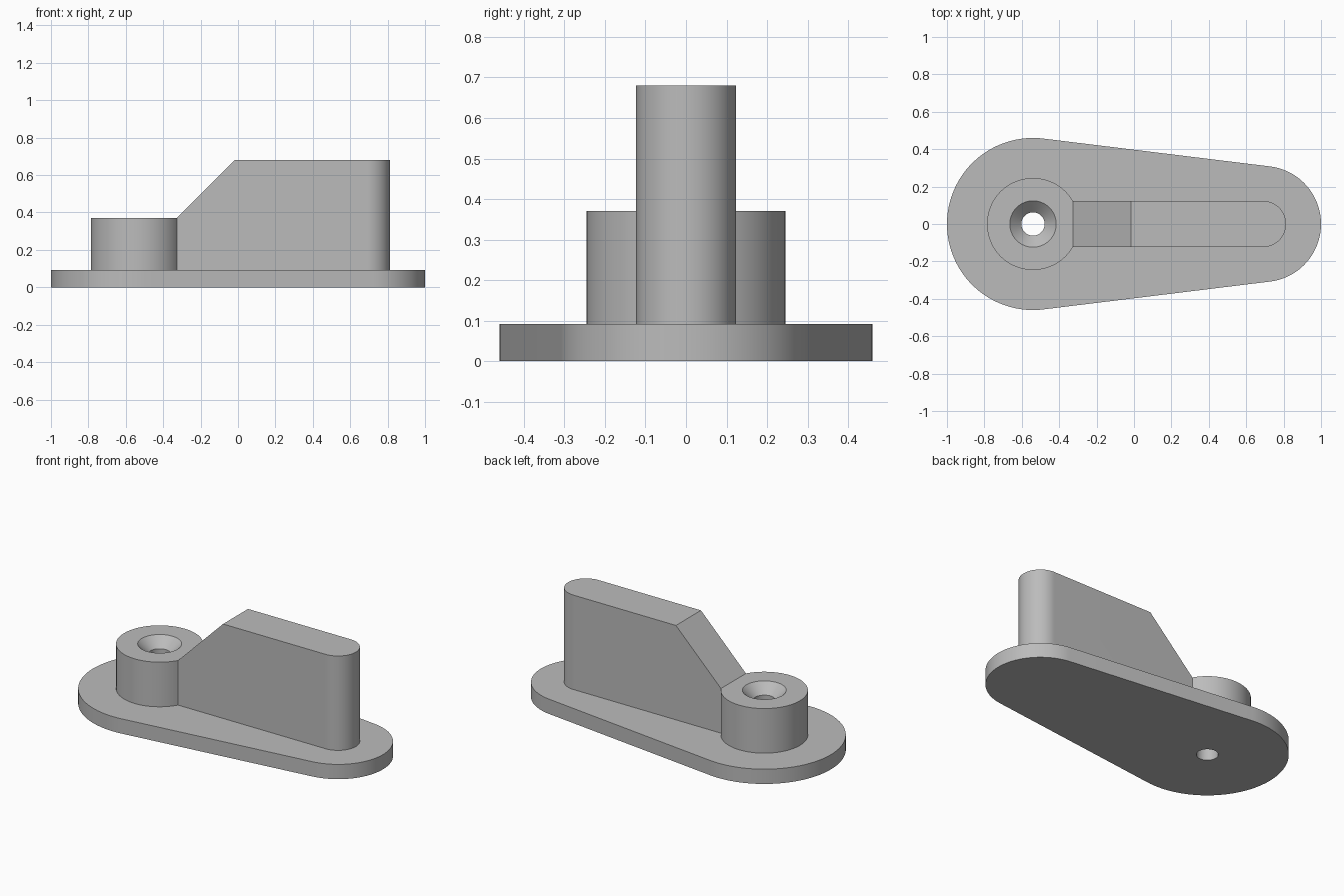
import bpy, bmesh, math
from mathutils import Vector

cube = bpy.data.objects.get("Cube")
if cube:
    bpy.data.objects.remove(cube, do_unlink=True)

BOSS_X, TIP_X = -0.54, 0.69
BASE_TOP, BOSS_TOP, FIN_TOP = 0.092, 0.37, 0.68
BOSS_R, FIN_R, BORE_R = 0.246, 0.123, 0.062
SINK_DEPTH = 0.06

grey = bpy.data.materials.new("plain grey")
grey.use_nodes = True
grey.diffuse_color = (0.5, 0.5, 0.5, 1)
grey.node_tree.nodes["Principled BSDF"].inputs["Base Color"].default_value = grey.diffuse_color


def arc(cx, r, start, end, steps):
    angles = [start + (end - start) * i / steps for i in range(steps + 1)]
    return [(cx + r * math.cos(a), r * math.sin(a)) for a in angles]


def finish(name, bm):
    bmesh.ops.recalc_face_normals(bm, faces=bm.faces)
    mesh = bpy.data.meshes.new(name)
    bm.to_mesh(mesh)
    bm.free()
    mesh.materials.append(grey)
    obj = bpy.data.objects.new(name, mesh)
    bpy.context.collection.objects.link(obj)
    return obj


def extrude(outline, low, high):
    bm = bmesh.new()
    face = bm.faces.new([bm.verts.new((x, y, low)) for x, y in outline])
    top = bmesh.ops.extrude_face_region(bm, geom=[face])["geom"]
    verts = [v for v in top if isinstance(v, bmesh.types.BMVert)]
    bmesh.ops.translate(bm, verts=verts, vec=(0, 0, high - low))
    return bm


def combine(body, part, operation):
    mod = body.modifiers.new(part.name, 'BOOLEAN')
    mod.operation, mod.solver, mod.object = operation, 'EXACT', part
    part.hide_render = True
    bpy.context.view_layer.objects.active = body
    bpy.ops.object.modifier_apply(modifier=mod.name)
    bpy.data.objects.remove(part, do_unlink=True)


# Tapered base plate: two arcs joined by their tangents
big, small = 0.46, 0.31
lean = math.acos((big - small) / (TIP_X - BOSS_X))
outline = arc(TIP_X, small, -lean, lean, 48)
outline += arc(BOSS_X, big, lean, 2 * math.pi - lean, 64)
bracket = finish("mounting_bracket", extrude(outline, 0, BASE_TOP))

# Round boss
boss = finish("boss", extrude(arc(BOSS_X, BOSS_R, 0, 2 * math.pi, 96)[:-1], 0.04, BOSS_TOP))
combine(bracket, boss, 'UNION')

# Upright fin with rounded end, sloping down to the rim of the boss
root = BOSS_X + math.sqrt(BOSS_R ** 2 - FIN_R ** 2)
inner = root - 0.06
plan = [(inner, -FIN_R)] + arc(TIP_X, FIN_R, -math.pi / 2, math.pi / 2, 40) + [(inner, FIN_R)]
bm = extrude(plan, 0.05, FIN_TOP)
cut = bmesh.ops.bisect_plane(bm, geom=bm.verts[:] + bm.edges[:] + bm.faces[:],
                             plane_co=(root, 0, BOSS_TOP),
                             plane_no=Vector((-1, 0, 1)).normalized(), clear_outer=True)
rim = [e for e in cut["geom_cut"] if isinstance(e, bmesh.types.BMEdge)]
bmesh.ops.edgeloop_fill(bm, edges=rim)
combine(bracket, finish("fin", bm), 'UNION')

# Countersunk through hole, lathed as stacked rings
bm = bmesh.new()
flare = 2 * BORE_R
rings = []
for r, z in [(BORE_R, -0.1), (BORE_R, BOSS_TOP - SINK_DEPTH), (flare, BOSS_TOP), (flare, BOSS_TOP + 0.1)]:
    rings.append([bm.verts.new((x, y, z)) for x, y in arc(BOSS_X, r, 0, 2 * math.pi, 64)[:-1]])
for lower, upper in zip(rings, rings[1:]):
    for i in range(len(lower)):
        bm.faces.new((lower[i - 1], lower[i], upper[i], upper[i - 1]))
bm.faces.new(rings[0])
bm.faces.new(rings[-1])
combine(bracket, finish("hole_cutter", bm), 'DIFFERENCE')

# Smooth curves, sharp edges
for obj in bpy.context.selected_objects:
    obj.select_set(False)
bracket.select_set(True)
bpy.context.view_layer.objects.active = bracket
bpy.ops.object.shade_smooth_by_angle(angle=math.radians(30))
